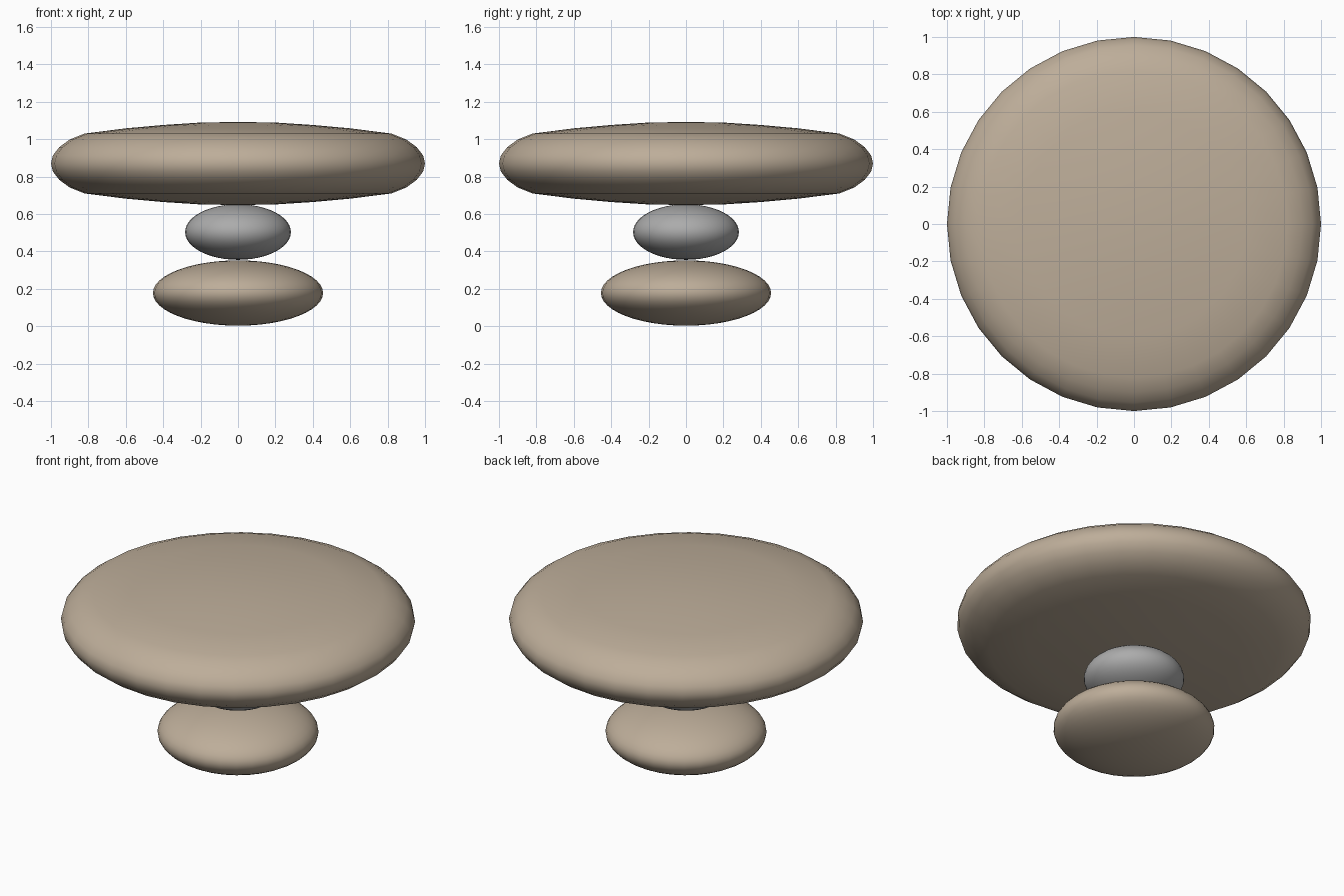
import bpy, bmesh, math

if "Cube" in bpy.data.objects:
    bpy.data.objects.remove(bpy.data.objects["Cube"])


def material(name, rgb):
    m = bpy.data.materials.new(name)
    m.diffuse_color = (*rgb, 1)
    m.use_nodes = True
    m.node_tree.nodes["Principled BSDF"].inputs["Base Color"].default_value = m.diffuse_color
    return m


TAN = material("tan", (0.51, 0.42, 0.32))
GREY = material("grey", (0.41, 0.41, 0.41))


def lathe(name, profile, mat, segs=32):
    """Spin (radius, z) points around the z axis; end points lie on the axis."""
    bm = bmesh.new()
    verts = [bm.verts.new((r, 0, z)) for r, z in profile]
    edges = [bm.edges.new(p) for p in zip(verts, verts[1:])]
    bmesh.ops.spin(bm, geom=verts + edges, cent=(0, 0, 0), axis=(0, 0, 1),
                   angle=math.tau, steps=segs, use_duplicate=False)
    bmesh.ops.remove_doubles(bm, verts=bm.verts, dist=1e-4)
    bmesh.ops.recalc_face_normals(bm, faces=bm.faces)
    for f in bm.faces:
        f.smooth = True
    me = bpy.data.meshes.new(name)
    bm.to_mesh(me)
    bm.free()
    me.materials.append(mat)
    ob = bpy.data.objects.new(name, me)
    bpy.context.collection.objects.link(ob)
    return ob


def ellipse(radius, z0, z1, n=24):
    mid, half = (z0 + z1) / 2, (z1 - z0) / 2
    return [(radius * math.sin(math.pi * i / n), mid - half * math.cos(math.pi * i / n))
            for i in range(n + 1)]


# Foot and neck: flattened balls
lathe("foot", ellipse(0.455, 0.003, 0.352), TAN)
lathe("neck", ellipse(0.283, 0.355, 0.652), GREY)

# Table top: thick disc with a rounded rim and slightly domed faces
half = [(0, 0.222), (0.2, 0.219), (0.4, 0.206), (0.6, 0.188), (0.82, 0.160),
        (0.90, 0.128), (0.955, 0.088), (0.99, 0.043)]
zc = 0.87
top = [(r, zc - h) for r, h in half] + [(1, zc)] + [(r, zc + h) for r, h in reversed(half)]
lathe("table_top", top, TAN)
